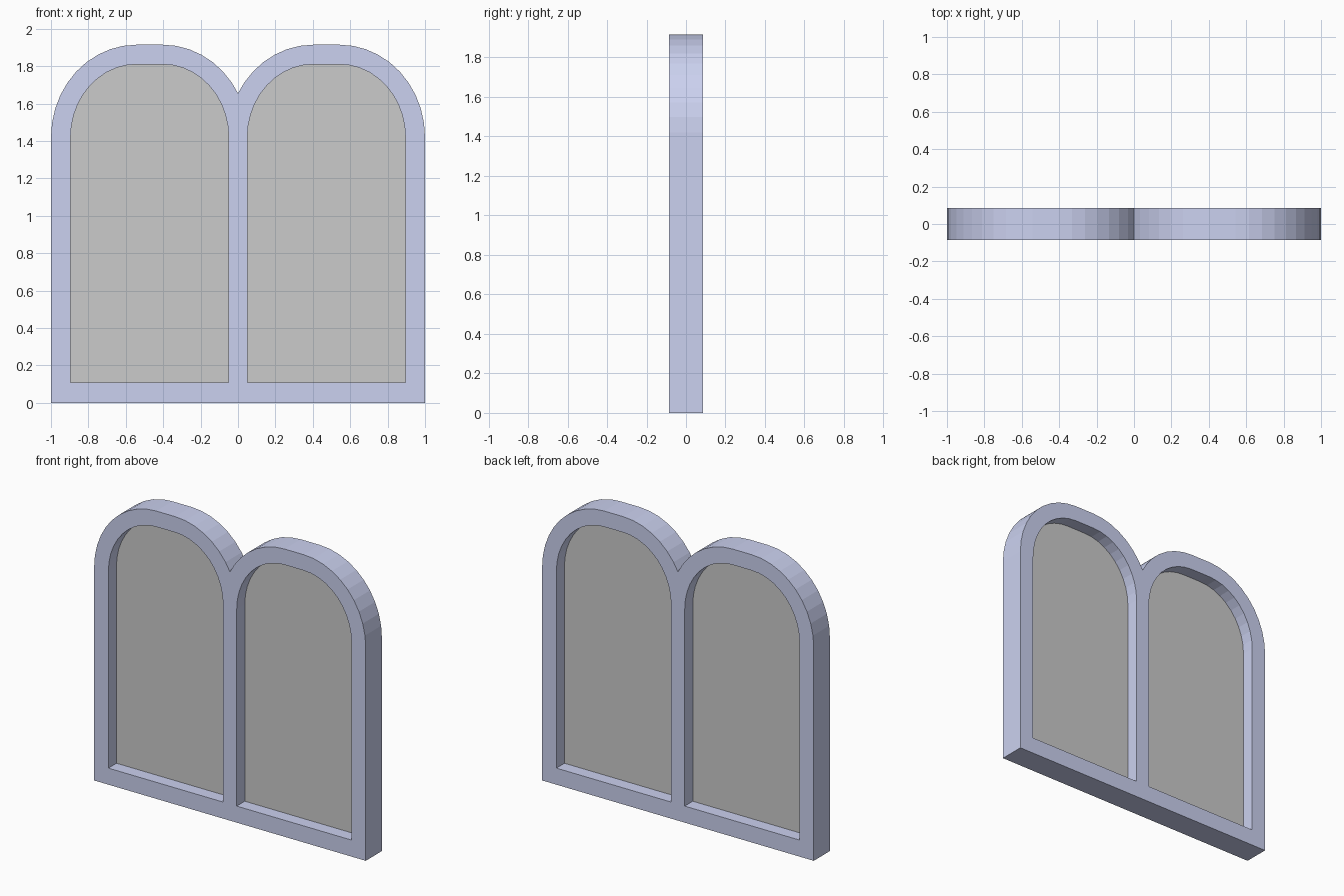
import bpy, bmesh, math

if "Cube" in bpy.data.objects:
    bpy.data.objects.remove(bpy.data.objects["Cube"])

CX = 0.4725      # centre of each light
FLAT = 0.07      # half width of the flat at the crown
SPRING = 1.42    # height where the arches start
DEPTH = 0.085    # half thickness of the frame
SEG = 10


def arch(rx, rz, bottom):
    """Outline of one arched light on the right side, as (x, z)."""
    pts = [(CX - FLAT - rx, bottom), (CX + FLAT + rx, bottom)]
    quarter = [i * math.pi / 2 / SEG for i in range(SEG + 1)]
    right = [(FLAT + rx * math.cos(a), SPRING + rz * math.sin(a)) for a in quarter]
    pts += [(CX + x, z) for x, z in right]
    pts += [(CX - x, z) for x, z in reversed(right)]
    return pts


def mirrored(pts):
    return [(-x, z) for x, z in reversed(pts)]


inner = arch(0.3525, 0.39, 0.11)

# outer outline: two overlapping arches meeting in a notch on the centre line
rx, rz = 0.4575, 0.495
notch = SPRING + rz * math.sqrt(1 - ((CX - FLAT) / rx) ** 2)
half = [p for p in arch(rx, rz, 0.0)[1:] if p[0] > 0.005 and p[1] > notch or p[0] > CX]
outer = half + [(0.0, notch)] + mirrored(half)

# frame: filled outline with two openings, extruded
curve = bpy.data.curves.new("frame_profile", 'CURVE')
curve.dimensions = '2D'
curve.fill_mode = 'BOTH'
curve.extrude = DEPTH
for pts in (outer, inner, mirrored(inner)):
    s = curve.splines.new('POLY')
    s.points.add(len(pts) - 1)
    for p, (x, z) in zip(s.points, pts):
        p.co = (x, z, 0, 1)
    s.use_cyclic_u = True
helper = bpy.data.objects.new("frame_profile", curve)
bpy.context.collection.objects.link(helper)
bpy.context.view_layer.update()
deps = bpy.context.evaluated_depsgraph_get()
mesh = bpy.data.meshes.new_from_object(helper.evaluated_get(deps))
bpy.data.objects.remove(helper)

bm = bmesh.new()
bm.from_mesh(mesh)
bmesh.ops.remove_doubles(bm, verts=bm.verts, dist=0.0005)
for v in bm.verts:
    x, y, z = v.co
    v.co = (x, -z, y)
bmesh.ops.recalc_face_normals(bm, faces=bm.faces)
for f in bm.faces:
    f.smooth = False
bm.to_mesh(mesh)
bm.free()
frame = bpy.data.objects.new("window_frame", mesh)
bpy.context.collection.objects.link(frame)

blue = bpy.data.materials.new("frame_blue")
blue.diffuse_color = (0.6, 0.64, 0.87, 1)
blue.use_nodes = True
blue.node_tree.nodes["Principled BSDF"].inputs["Base Color"].default_value = blue.diffuse_color
mesh.materials.clear()
mesh.materials.append(blue)

# glass panes in the middle of the frame depth
for name, pts in (("right_pane", inner), ("left_pane", mirrored(inner))):
    bm = bmesh.new()
    bm.faces.new([bm.verts.new((x, 0, z)) for x, z in pts])
    me = bpy.data.meshes.new(name)
    bm.to_mesh(me)
    bm.free()
    bpy.context.collection.objects.link(bpy.data.objects.new(name, me))
